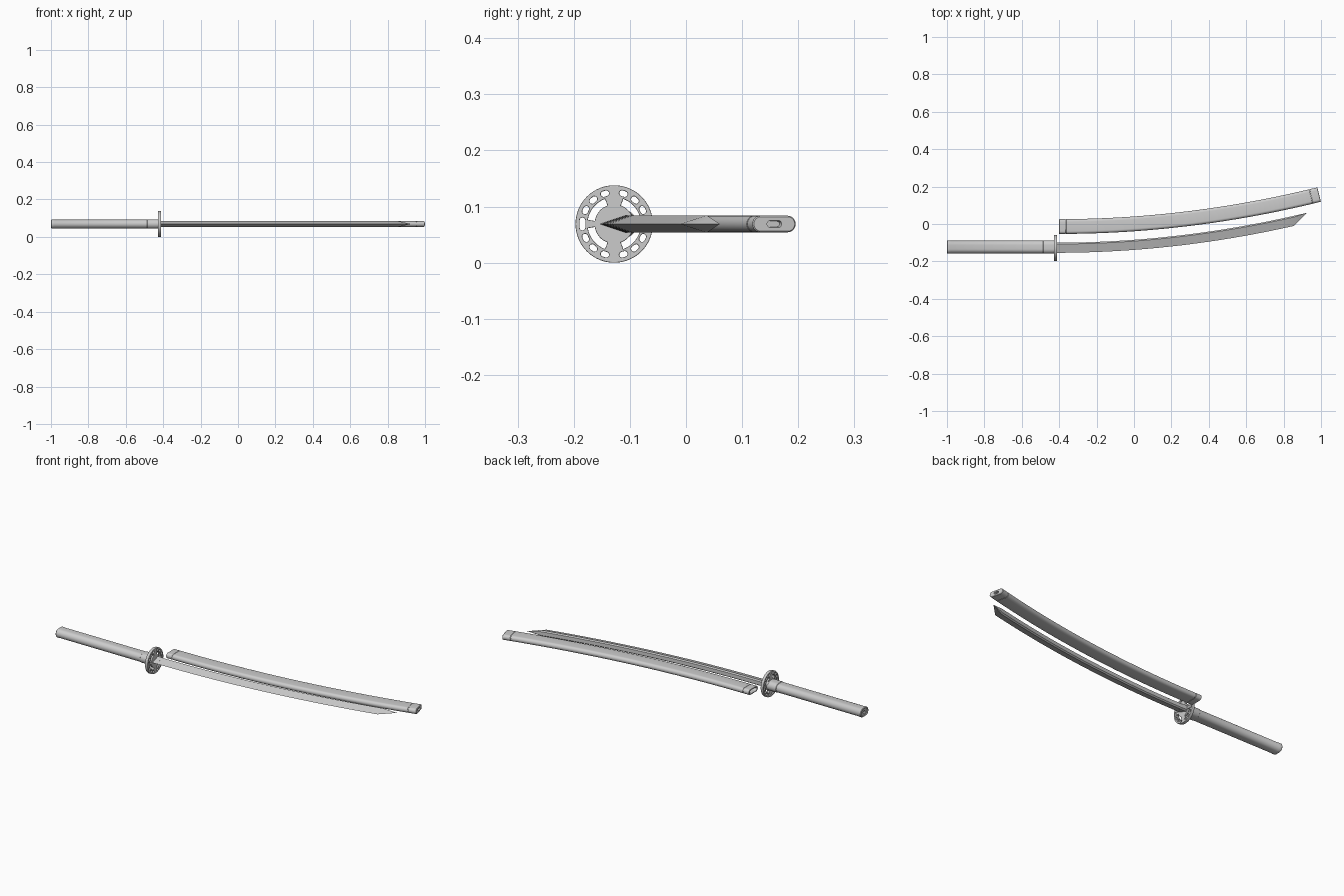
import bpy, bmesh, math
from math import sin, cos, pi, radians

if "Cube" in bpy.data.objects:
    bpy.data.objects.remove(bpy.data.objects["Cube"])

ZC = 0.069          # height of the sword's centre plane
BEND = 0.0885       # curvature of blade and scabbard


def smooth(ob, angle=30):
    bpy.ops.object.select_all(action='DESELECT')
    ob.select_set(True)
    bpy.context.view_layer.objects.active = ob
    bpy.ops.object.shade_smooth_by_angle(angle=radians(angle))


def loft(name, rings):
    """Skin a row of equal-length point loops and cap both ends."""
    bm = bmesh.new()
    loops = [[bm.verts.new(p) for p in r] for r in rings]
    n = len(loops[0])
    for a, b in zip(loops, loops[1:]):
        for i in range(n):
            j = (i + 1) % n
            bm.faces.new((a[i], a[j], b[j], b[i]))
    bm.faces.new(loops[0][::-1])
    bm.faces.new(loops[-1])
    bmesh.ops.recalc_face_normals(bm, faces=bm.faces[:])
    me = bpy.data.meshes.new(name)
    bm.to_mesh(me)
    bm.free()
    ob = bpy.data.objects.new(name, me)
    bpy.context.collection.objects.link(ob)
    smooth(ob)
    return ob


def stadium(hy, hz, seg=12):
    """Rounded slot outline: half-length hy, half-thickness hz."""
    pts = []
    for side in (1, -1):
        for i in range(seg + 1):
            a = -pi / 2 + pi * i / seg
            pts.append((side * (hy - hz + hz * cos(a)), side * hz * sin(a)))
    return pts


def straight_ring(x, yc, hy, hz):
    return [(x, yc + u, ZC + w) for u, w in stadium(hy, hz)]


def bent_ring(t, hy, hz):
    """Section square to the scabbard's curved centre line."""
    d = t + 0.4
    s = 2 * BEND * d
    n = math.hypot(1, s)
    yc = -0.0135 + BEND * d * d
    return [(t - u * s / n, yc + u / n, ZC + w) for u, w in stadium(hy, hz)]


# scabbard: mouth recess, curved body with grooved collars, slotted end
H, W = 0.0395, 0.0148
st = [(-0.33, 0.031, 0.010), (-0.4, 0.031, 0.010), (-0.4, H - .001, W - .001),
      (-0.399, H, W), (-0.366, H, W), (-0.365, H - .001, W - .001),
      (-0.363, H - .001, W - .001), (-0.362, H, W)]
st += [(-0.33 + 1.26 * i / 24, H, W) for i in range(25)]
st += [(0.945, H, W), (0.946, H - .001, W - .001), (0.948, H - .001, W - .001),
       (0.949, H, W), (0.988, H, W), (0.99, H - .002, W - .002),
       (0.99, 0.0135, 0.006), (0.978, 0.0125, 0.005)]
loft("scabbard", [bent_ring(*s) for s in st])

# blade: wedge section with ridge and spine, slanted point
rings = []
xs = [-0.42 + 1.275 * i / 28 for i in range(29)] + [0.88, 0.903, 0.924]
for x in xs:
    top = -0.1 + BEND * (x + 0.42) ** 2
    f = 1 if x < 0.856 else max(0.01, (0.925 - x) / 0.07)
    sec = [(-0.054, 0), (-0.007, 0.0155), (0, 0.010), (0, -0.010), (-0.007, -0.0155)]
    rings.append([(x, top + u * f, ZC + w * f) for u, w in sec])
loft("blade", rings)

# blade collar at the guard
loft("blade_collar", [[(x, -0.126 + u, ZC + w) for u, w in
                       [(-0.029, 0), (0.02, 0.0165), (0.028, 0.011), (0.028, -0.011), (0.02, -0.0165)]]
                      for x in (-0.42, -0.385)])

# grip with recessed pommel face
HY, HZ, YC = 0.035, 0.024, -0.123
grip = [(-0.99, 0.008, 0.006), (-0.996, 0.009, 0.007), (-0.996, 0.027, 0.017),
        (-1.0, 0.029, 0.019), (-1.0, HY - .003, HZ - .003), (-0.997, HY, HZ),
        (-0.982, HY, HZ), (-0.98, HY - .001, HZ - .001), (-0.486, HY - .001, HZ - .001)]
loft("grip", [straight_ring(x, YC, a, b) for x, a, b in grip])

# ferrule between grip and guard
fer = [(-0.486, HY - .001, HZ - .001), (-0.484, HY + .001, HZ + .001),
       (-0.434, HY + .001, HZ + .001), (-0.432, HY - .001, HZ - .001), (-0.426, HY - .001, HZ - .001)]
loft("ferrule", [straight_ring(x, YC, a, b) for x, a, b in fer])

# guard: flat disc outline with pierced holes, extruded
cu = bpy.data.curves.new("guard", 'CURVE')
cu.dimensions = '2D'
cu.fill_mode = 'BOTH'
cu.extrude = 0.0065
cu.bevel_depth = 0.0015
cu.bevel_resolution = 1
cu.offset = -0.0015


def outline(pts):
    sp = cu.splines.new('POLY')
    sp.points.add(len(pts) - 1)
    for p, (a, b) in zip(sp.points, pts):
        p.co = (a, b, 0, 1)
    sp.use_cyclic_u = True


def polar(r, a):
    return (r * cos(a), r * sin(a))


outline([polar(0.069, 2 * pi * i / 64) for i in range(64)])
# rim holes, mirrored into every quadrant
angles = [0, 180] + [q + s * a for q, s in ((90, 1), (90, -1), (270, 1), (270, -1)) for a in (17, 41, 64)]
for deg in angles:
    a = radians(deg)
    half = 0.0115 if deg in (0, 180) else 0.0075
    outline([(0.0565 * cos(a) + v * cos(a) - u * sin(a), 0.0565 * sin(a) + v * sin(a) + u * cos(a))
             for u, v in stadium(half, 0.005, 8)])
# four large inner arcs
for s, q in ((0, 9), (1, 110), (2, 189), (3, 290)):
    arc = [radians(q + 61 * i / 14) for i in range(15)]
    outline([polar(0.0475, a) for a in arc] + [polar(0.035, a) for a in reversed(arc)])

tmp = bpy.data.objects.new("guard_outline", cu)
bpy.context.collection.objects.link(tmp)
dg = bpy.context.evaluated_depsgraph_get()
me = bpy.data.meshes.new_from_object(tmp.evaluated_get(dg))
bpy.data.objects.remove(tmp)
for v in me.vertices:
    a, b, c = v.co
    v.co = (-0.42 + c, -0.128 + a, ZC + b)
guard = bpy.data.objects.new("guard", me)
bpy.context.collection.objects.link(guard)
smooth(guard)
